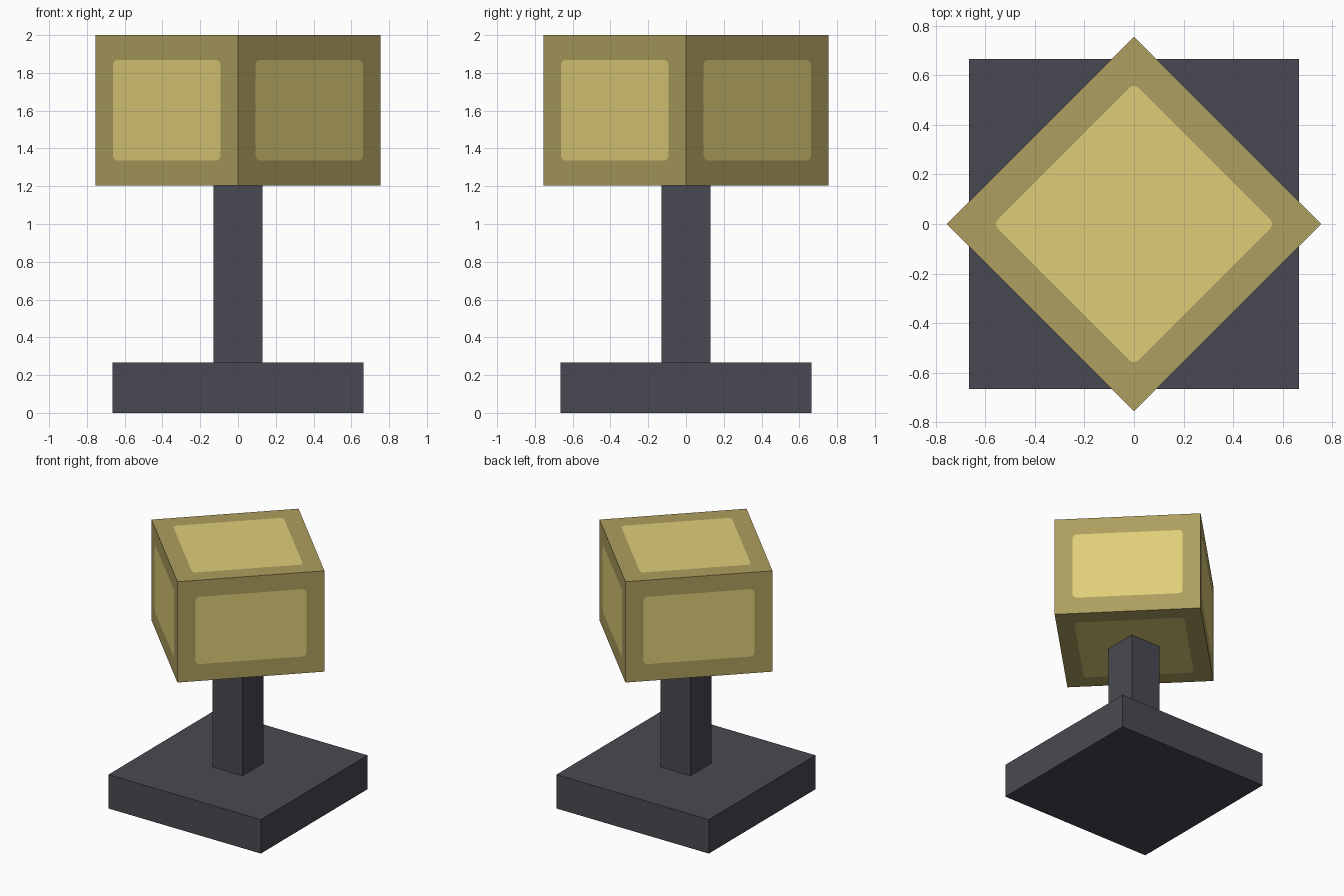
import bpy, bmesh, math
from mathutils import Matrix, Vector

if "Cube" in bpy.data.objects:
    bpy.data.objects.remove(bpy.data.objects["Cube"])


def material(name, rgb):
    """Flat material from 0-255 display values, stored as linear."""
    m = bpy.data.materials.new(name)
    lin = [((c / 255 + 0.055) / 1.055) ** 2.4 for c in rgb]
    m.diffuse_color = (*lin, 1.0)
    m.use_nodes = True
    m.node_tree.nodes["Principled BSDF"].inputs["Base Color"].default_value = m.diffuse_color
    return m


dark = material("dark_metal", (73, 73, 82))
frame = material("lamp_frame", (174, 159, 95))
glow = material("lamp_glass", (223, 206, 121))


def box(name, size, z0, z1, mats, turn=0.0, panel=0.0):
    """Square box from z0 to z1; panel > 0 insets a soft-cornered panel on every side."""
    bm = bmesh.new()
    bmesh.ops.create_cube(bm, size=1, matrix=Matrix.Diagonal((size, size, z1 - z0, 1)))
    if panel:
        # inset every side, then soften the corners of the inner panels
        bmesh.ops.inset_individual(bm, faces=bm.faces[:], thickness=panel, use_even_offset=True)
        half = Vector((size, size, z1 - z0)) / 2
        inner = [v for v in bm.verts
                 if sum(abs(abs(v.co[i]) - half[i]) < 1e-4 for i in range(3)) == 1]
        bmesh.ops.bevel(bm, geom=inner, offset=0.025, segments=2, profile=0.5,
                        affect='VERTICES')
        # faces centred on a box axis are the glass panels
        for f in bm.faces:
            c = f.calc_center_bounds()
            if (c - f.normal * c.dot(f.normal)).length < 0.02:
                f.material_index = 1
    bmesh.ops.transform(bm, verts=bm.verts,
                        matrix=Matrix.Translation((0, 0, (z0 + z1) / 2)) @ Matrix.Rotation(turn, 4, 'Z'))
    mesh = bpy.data.meshes.new(name)
    bm.to_mesh(mesh)
    bm.free()
    for m in mats:
        mesh.materials.append(m)
    obj = bpy.data.objects.new(name, mesh)
    bpy.context.collection.objects.link(obj)
    return obj


# square foot, slim post and turned lamp block
box("base", 1.33, 0.0, 0.267, [dark])
box("post", 0.262, 0.267, 1.205, [dark])
box("lamp_block", 1.067, 1.205, 2.0, [frame, glow], turn=math.radians(45), panel=0.132)
